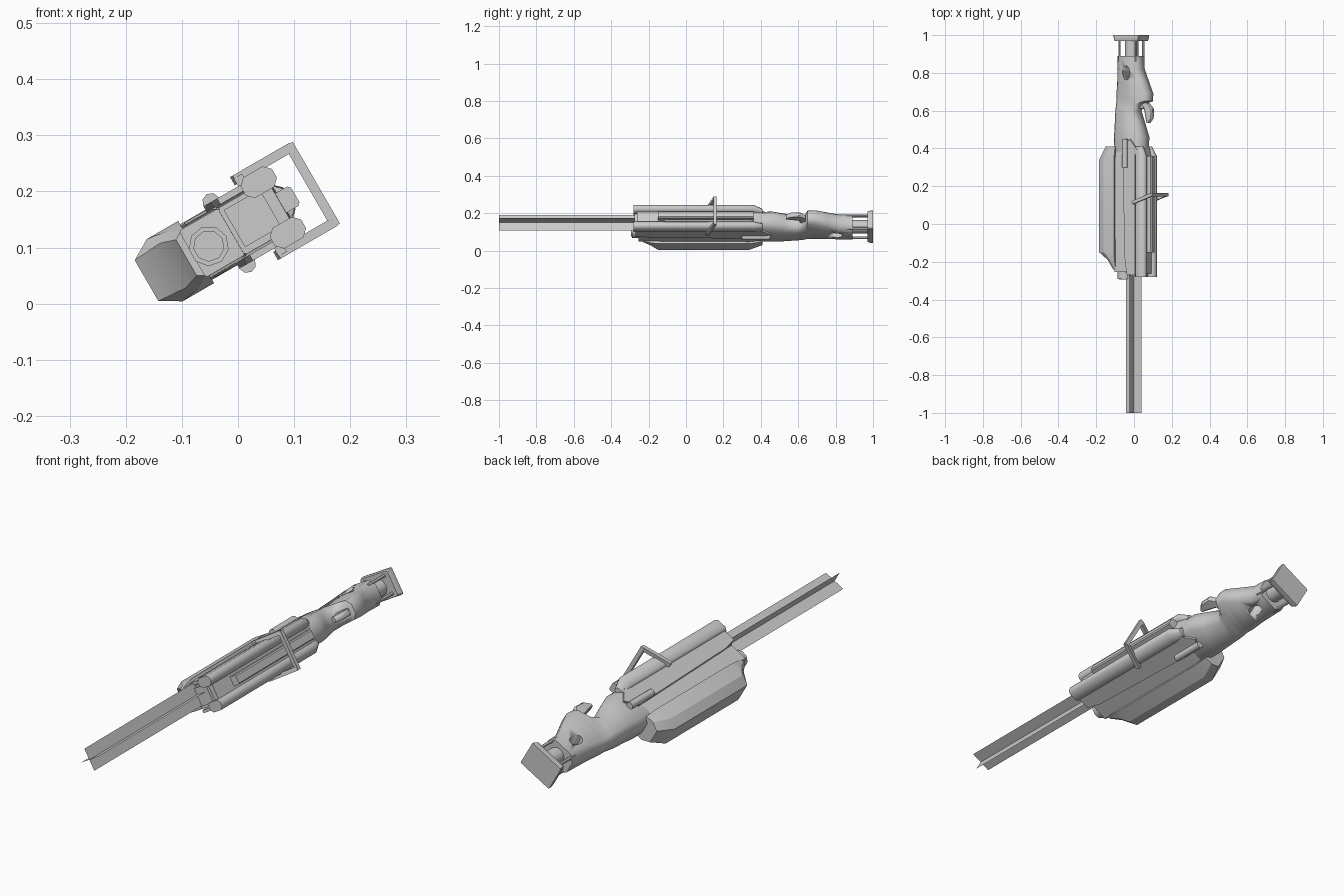
import bpy, bmesh, math
from mathutils import Matrix, Vector

if "Cube" in bpy.data.objects:
    bpy.data.objects.remove(bpy.data.objects["Cube"])

# The whole model is built upright, then rolled 60 degrees about its long axis
ROLL = Matrix.Translation((0.005, 0, 0.138)) @ Matrix.Rotation(math.radians(60), 4, 'Y')


def finish(name, bm, smooth=35, closed=True):
    if closed:
        bmesh.ops.recalc_face_normals(bm, faces=bm.faces)
    me = bpy.data.meshes.new(name)
    bm.to_mesh(me)
    bm.free()
    ob = bpy.data.objects.new(name, me)
    bpy.context.collection.objects.link(ob)
    ob.matrix_world = ROLL
    if smooth:
        bpy.ops.object.select_all(action='DESELECT')
        ob.select_set(True)
        bpy.context.view_layer.objects.active = ob
        bpy.ops.object.shade_smooth_by_angle(angle=math.radians(smooth))
    return ob


def loft(name, sections, smooth=35):
    """Skin a list of (y, [(x, z), ...]) cross-sections and cap the ends."""
    bm = bmesh.new()
    rings = [[bm.verts.new((x, y, z)) for x, z in pts] for y, pts in sections]
    n = len(rings[0])
    for a, b in zip(rings, rings[1:]):
        for i in range(n):
            bm.faces.new((a[i], a[(i + 1) % n], b[(i + 1) % n], b[i]))
    bm.faces.new(rings[0])
    bm.faces.new(rings[-1])
    return finish(name, bm, smooth)


def chamfer_rect(w, lo, hi, c, cx=0):
    """Eight-sided section: half width w, z range lo..hi, corner cut c."""
    return [(cx - w, lo + c), (cx - w + c, lo), (cx + w - c, lo), (cx + w, lo + c),
            (cx + w, hi - c), (cx + w - c, hi), (cx - w + c, hi), (cx - w, hi - c)]


def box(name, x, y, z):
    pts = [(x[0], z[0]), (x[1], z[0]), (x[1], z[1]), (x[0], z[1])]
    return loft(name, [(y[0], pts), (y[1], pts)], 0)


def rod(name, p, q, r, n=8):
    p, q = Vector(p), Vector(q)
    d = q - p
    bm = bmesh.new()
    m = Matrix.Translation((p + q) / 2) @ d.to_track_quat('Z', 'Y').to_matrix().to_4x4()
    if n == 4:
        m = m @ Matrix.Rotation(math.pi / 4, 4, 'Z')
    bmesh.ops.create_cone(bm, cap_ends=True, segments=n, radius1=r, radius2=r,
                          depth=d.length, matrix=m)
    return finish(name, bm, 0 if n == 4 else 50)


# Crossed blade planes
bm = bmesh.new()
for dx, dz in ((0.047, 0), (0, 0.047)):
    bm.faces.new([bm.verts.new((-0.013 + s * dx, y, s * dz))
                  for s, y in ((-1, -1), (1, -1), (1, -0.25), (-1, -0.25))])
finish("crossed_blade", bm, 0, False)

# Main housing with an inset front muzzle block
loft("upper_housing", [
    (-0.262, chamfer_rect(0.048, -0.02, 0.082, 0.004)),
    (0.34, chamfer_rect(0.052, -0.03, 0.085, 0.008)),
    (0.41, chamfer_rect(0.045, -0.04, 0.07, 0.015))])
box("muzzle_block", (-0.04, 0.036), (-0.275, -0.2), (-0.012, 0.062))
loft("lower_housing", [
    (-0.255, chamfer_rect(0.048, -0.1, -0.018, 0.004)),
    (0.34, chamfer_rect(0.052, -0.1, -0.02, 0.008)),
    (0.43, chamfer_rect(0.045, -0.1, -0.02, 0.015))])

# Lower barrel
rod("lower_barrel", (0.002, -0.29, -0.067), (0.002, 0.3, -0.067), 0.036, 9)
rod("barrel_tip", (0.002, -0.293, -0.067), (0.002, -0.25, -0.067), 0.028, 9)

# Rails, side plates and short side tubes on both sides
for s, side in ((-1, "left"), (1, "right")):
    c = s * 0.052
    loft(side + "_rail", [
        (-0.28, chamfer_rect(0.021, 0.035, 0.099, 0.012, c)),
        (0.36, chamfer_rect(0.021, 0.035, 0.099, 0.012, c)),
        (0.41, chamfer_rect(0.014, 0.03, 0.075, 0.009, s * 0.045))], 50)
    # plate outline in the side plane, thickened
    bm = bmesh.new()
    f = bm.faces.new([bm.verts.new((s * 0.052, y, z)) for y, z in
                      ((-0.27, -0.012), (-0.27, 0.06), (0.38, 0.06), (0.45, 0.005),
                       (0.4, -0.04), (-0.2, -0.025))])
    ext = bmesh.ops.extrude_face_region(bm, geom=[f])
    bmesh.ops.translate(bm, vec=(s * 0.012, 0, 0),
                        verts=[v for v in ext["geom"] if isinstance(v, bmesh.types.BMVert)])
    finish(side + "_plate", bm, 0)
    rod(side + "_tube", (s * 0.064, 0.3, -0.024), (s * 0.064, 0.45, -0.024), 0.016)

# Sight block on top
loft("sight_block", [(-0.15, chamfer_rect(0.02, 0.06, 0.112, 0.005)),
                     (0.36, chamfer_rect(0.02, 0.06, 0.112, 0.005))], 0)

# Carry handle bent over the housing
a, b = (0.113, 0.03), (0.155, 0.147)
for s, side in ((-1, "left"), (1, "right")):
    rod(side + "_handle_foot", (s * 0.06, 0.113, 0.04), (s * 0.08, 0.113, 0.04), 0.012, 4)
    rod(side + "_handle_leg", (s * 0.077, a[0], a[1]), (s * 0.077, b[0], b[1]), 0.012, 4)
rod("handle_bar", (-0.084, b[0], b[1]), (0.084, b[0], b[1]), 0.012, 4)

# Big chamfered fore grip under the housing
def grip(w, lo, c, hi=-0.092):
    return [(-w, hi), (-w, lo + c * 1.7), (-w + c, lo), (w - c, lo), (w, lo + c * 1.7), (w, hi)]
loft("fore_grip", [
    (-0.24, grip(0.045, -0.112, 0.008)),
    (-0.19, grip(0.058, -0.14, 0.012)),
    (-0.15, grip(0.064, -0.194, 0.022)),
    (0.34, grip(0.064, -0.194, 0.022)),
    (0.41, grip(0.052, -0.16, 0.02))], 30)

# Sculpted stock
stock = loft("stock", [(y, chamfer_rect(w, lo, hi, min(w, (hi - lo) / 2) * 0.5)) for y, lo, hi, w in (
    (0.38, -0.11, 0.07, 0.052), (0.46, -0.112, 0.072, 0.056), (0.52, -0.108, 0.052, 0.056),
    (0.60, -0.105, 0.026, 0.05), (0.635, -0.102, 0.05, 0.046), (0.65, -0.1, 0.098, 0.042),
    (0.69, -0.1, 0.1, 0.044), (0.76, -0.094, 0.07, 0.048), (0.82, -0.092, 0.045, 0.052),
    (0.89, -0.09, 0.042, 0.054))], 60)
bm = bmesh.new()
bmesh.ops.create_cone(bm, cap_ends=True, segments=14, radius1=0.022, radius2=0.022, depth=0.3,
                      matrix=Matrix.Translation((0, 0.8, -0.025)) @ Matrix.Diagonal((1, 1.7, 1, 1))
                      @ Matrix.Rotation(math.pi / 2, 4, 'Y'))
cutter = finish("stock_hole_cutter", bm)
cutter.hide_render = True
mod = stock.modifiers.new("thumb_hole", 'BOOLEAN')
mod.operation, mod.object, mod.solver = 'DIFFERENCE', cutter, 'EXACT'
bpy.context.view_layer.objects.active = stock
bpy.ops.object.select_all(action='DESELECT')
stock.select_set(True)
bpy.ops.object.modifier_apply(modifier="thumb_hole")
bpy.data.objects.remove(cutter)

# Trigger lever bridging the dip in the stock
loft("trigger", [(0.535, chamfer_rect(0.012, 0.075, 0.09, 0.004)),
                 (0.56, chamfer_rect(0.014, 0.07, 0.11, 0.006)),
                 (0.61, chamfer_rect(0.014, 0.06, 0.112, 0.006)),
                 (0.64, chamfer_rect(0.012, 0.04, 0.085, 0.005))], 40)
rod("trigger_pin", (0, 0.62, 0.01), (0, 0.62, 0.07), 0.012)

# Butt plate on its posts
rod("butt_post", (0, 0.86, -0.02), (0, 0.98, -0.02), 0.036, 12)
for x in (-0.038, 0.038):
    for z in (-0.072, 0.028):
        rod("butt_rod", (x, 0.86, z), (x, 0.98, z), 0.007, 6)
loft("butt_plate", [(0.97, chamfer_rect(0.054, -0.096, 0.052, 0.006)),
                    (0.985, chamfer_rect(0.057, -0.099, 0.055, 0.004)),
                    (1.0, chamfer_rect(0.057, -0.099, 0.055, 0.004))], 0)
